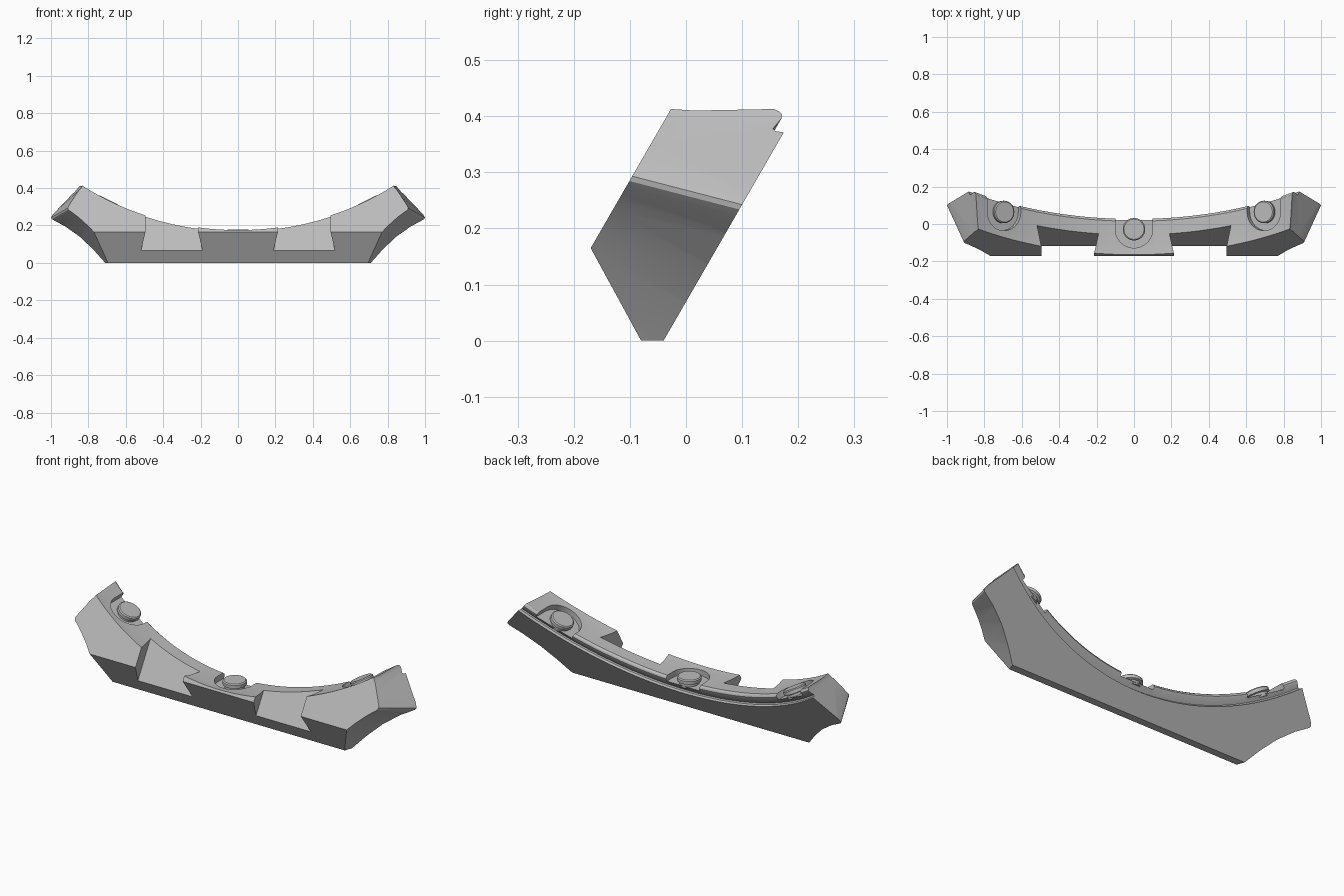
import bpy, bmesh, math
from mathutils import Matrix, Vector

old = bpy.data.objects.get("Cube")
if old:
    bpy.data.objects.remove(old, do_unlink=True)

# Plain grey finish
grey = bpy.data.materials.new("plain_grey")
grey.use_nodes = True
grey.diffuse_color = (0.5, 0.5, 0.5, 1)
grey.node_tree.nodes["Principled BSDF"].inputs["Base Color"].default_value = (0.5, 0.5, 0.5, 1)

# Leaning plate frame: across, up the slope, out of the front face
LEAN = Matrix.Translation((0, -0.04, 0)) @ Matrix.Rotation(math.radians(60), 4, 'X')
RADIUS = 1.4


def rise(x):
    """Height of the inner arc above its middle, along the slope."""
    return RADIUS - math.sqrt(RADIUS ** 2 - x * x)


def loft(name, rings, matrix):
    """Closed solid through rings of equal point count."""
    bm = bmesh.new()
    loops = [[bm.verts.new(matrix @ Vector(p)) for p in ring] for ring in rings]
    for a, b in zip(loops, loops[1:]):
        for i in range(len(a)):
            j = (i + 1) % len(a)
            bm.faces.new((a[i], a[j], b[j], b[i]))
    bm.faces.new(loops[0][::-1])
    bm.faces.new(loops[-1])
    bmesh.ops.recalc_face_normals(bm, faces=bm.faces)
    mesh = bpy.data.meshes.new(name)
    bm.to_mesh(mesh)
    bm.free()
    mesh.materials.append(grey)
    obj = bpy.data.objects.new(name, mesh)
    bpy.context.collection.objects.link(obj)
    return obj


def select(obj):
    bpy.ops.object.select_all(action='DESELECT')
    obj.select_set(True)
    bpy.context.view_layer.objects.active = obj


def smooth(obj):
    select(obj)
    bpy.ops.object.shade_smooth_by_angle(angle=math.radians(28))


def cut(obj, cutter):
    cutter.hide_render = True
    select(obj)
    mod = obj.modifiers.new("cut", 'BOOLEAN')
    mod.operation = 'DIFFERENCE'
    mod.solver = 'EXACT'
    mod.object = cutter
    bpy.ops.object.modifier_apply(modifier=mod.name)
    bpy.data.objects.remove(cutter, do_unlink=True)


# Curved body: fixed lower edge, upper edge (height, depth) following the arc
lower = [(0.078, 0.195), (-0.02, 0.0346), (0, 0)]
upper = [(0.115, 0), (0.112, 0.014), (0.118, 0.02), (0.155, 0.016), (0.164, 0.018),
         (0.17, 0.025), (0.172, 0.036), (0.105, 0.1575), (0.09, 0.195)]
rings = []
for i in range(61):
    x = -1.05 + 2.1 * i / 60
    rings.append([(x, v, w) for v, w in lower] + [(x, v + rise(x), w) for v, w in upper])
body = loft("curved_plate", rings, LEAN)

# Shaped ends: hollow underside, rounded corner and slanted tip
back = [(0.66, -0.07), (0.71, 0), (0.77, 0.078), (0.84, 0.156), (0.92, 0.222), (0.98, 0.26),
        (0.995, 0.27), (1.0, 0.28), (0.993, 0.293), (0.857, 0.46), (0.667, 0.7), (1.3, 0.7), (1.3, -0.07)]
front = [(0.66, -0.07), (0.71, 0), (0.77, 0.078), (0.81, 0.125), (0.86, 0.175), (0.895, 0.205),
         (0.907, 0.216), (0.91, 0.226), (0.906, 0.238), (0.84, 0.349), (0.65, 0.7), (1.3, 0.7), (1.3, -0.07)]
for side in (-1, 1):
    ends = []
    for t in (-0.1, 1.1):
        ends.append([(side * (a[0] + (b[0] - a[0]) * t), a[1] + (b[1] - a[1]) * t, 0.195 * t)
                     for a, b in zip(back, front)])
    cut(body, loft("end_cutter", ends, LEAN))

    # Dovetail recess in the front face
    shape = [(0.19, 0.1), (0.518, 0.1), (0.47, 0.3), (0.238, 0.3)]
    cut(body, loft("dovetail_cutter", [[(side * x, v, w) for x, w in shape] for v in (-0.3, 0.7)], LEAN))

# Pockets and studs on the inner arc
for name, x in (("right_stud", -0.695), ("middle_stud", 0), ("left_stud", 0.695)):
    up = rise(x)
    tilt = math.atan(0.866 * x / math.sqrt(RADIUS ** 2 - x * x))
    place = Matrix.Translation((x, -0.028 + up * 0.5, 0.17 + up * 0.866)) @ Matrix.Rotation(-tilt, 4, 'Y')
    arc = [math.pi * (1 + i / 20) for i in range(21)]
    outline = [(0.1 * math.cos(a), 0.1 * math.sin(a)) for a in arc] + [(0.1, 0.2), (-0.1, 0.2)]
    cut(body, loft("pocket_cutter", [[(px, py, z) for px, py in outline] for z in (-0.03, 0.2)], place))
    turned = [(0.05, -0.04), (0.05, -0.018), (0.06, -0.014), (0.06, 0.003), (0.054, 0.008)]
    circle = [math.tau * i / 32 for i in range(32)]
    smooth(loft(name, [[(r * math.cos(a), r * math.sin(a), z) for a in circle] for r, z in turned], place))

smooth(body)
